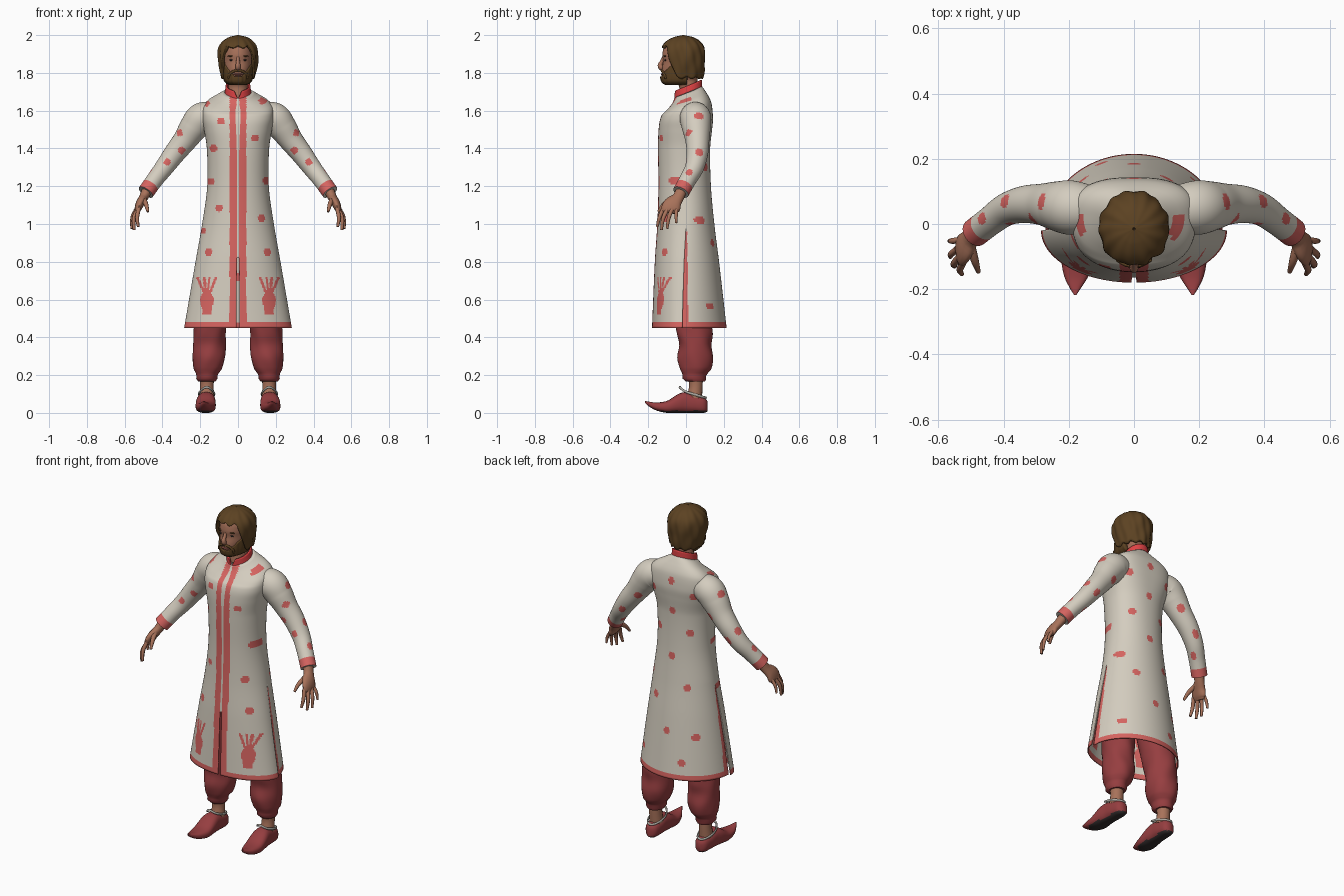
import bpy, bmesh, math
from mathutils import Vector

if "Cube" in bpy.data.objects:
    bpy.data.objects.remove(bpy.data.objects["Cube"])

TAU = 2 * math.pi


def srgb(name, r, g, b):
    m = bpy.data.materials.new(name)
    m.diffuse_color = [(c / 255 / 12.92 if c < 10 else ((c / 255 + 0.055) / 1.055) ** 2.4) for c in (r, g, b)] + [1]
    m.use_nodes = True
    m.node_tree.nodes["Principled BSDF"].inputs["Base Color"].default_value = m.diffuse_color
    return m


CREAM = srgb("cream cloth", 212, 205, 191)
ROSE = srgb("rose print", 214, 100, 96)
RED = srgb("collar red", 222, 66, 68)
MAROON = srgb("maroon cloth", 150, 62, 64)
SKIN = srgb("skin", 168, 114, 90)
HAIR = srgb("brown hair", 92, 66, 34)
TRIM = srgb("grey trim", 176, 172, 164)
DARK = srgb("dark sole", 52, 46, 46)
LIP = srgb("lip", 140, 78, 70)


def interp(keys, s):
    """Smooth curve through keys, driven by their first column."""
    n = len(keys)
    i = 0
    while i < n - 2 and s > keys[i + 1][0]:
        i += 1

    def slope(k, c):
        a, b = keys[max(k - 1, 0)], keys[min(k + 1, n - 1)]
        return (b[c] - a[c]) / (b[0] - a[0])
    p, q = keys[i], keys[i + 1]
    h = q[0] - p[0]
    t = (s - p[0]) / h
    return [(2*t**3 - 3*t*t + 1) * p[c] + (t**3 - 2*t*t + t) * h * slope(i, c)
            + (3*t*t - 2*t**3) * q[c] + (t**3 - t*t) * h * slope(i + 1, c) for c in range(len(p))]


def finish(name, bm, mats, thick=0, angle=50):
    me = bpy.data.meshes.new(name)
    bm.to_mesh(me)
    bm.free()
    for m in mats:
        me.materials.append(m)
    ob = bpy.data.objects.new(name, me)
    bpy.context.collection.objects.link(ob)
    bpy.ops.object.select_all(action='DESELECT')
    ob.select_set(True)
    bpy.context.view_layer.objects.active = ob
    bpy.ops.object.shade_smooth_by_angle(angle=math.radians(angle))
    if thick:
        mod = ob.modifiers.new("thickness", 'SOLIDIFY')
        mod.thickness, mod.offset = thick, -1
    return ob


def loft(bm, point, nu, nv, a0=0, a1=TAU, sx=1, cap=True, paint=None):
    """Grid of point(u, angle); paint(center, u, angle) gives a material index."""
    full = abs(a1 - a0 - TAU) < 1e-6
    cols = nv if full else nv + 1
    rows = []
    for i in range(nu + 1):
        ps = [point(i / nu, a0 + (a1 - a0) * j / nv) for j in range(cols)]
        rows.append([bm.verts.new((p[0] * sx, p[1], p[2])) for p in ps])
    faces = []
    for i in range(nu):
        for j in range(nv):
            k = (j + 1) % cols
            f = bm.faces.new((rows[i][j], rows[i][k], rows[i + 1][k], rows[i + 1][j]))
            faces.append(f)
            if paint:
                f.material_index = paint(f.calc_center_median(), (i + .5) / nu, a0 + (a1 - a0) * (j + .5) / nv)
    if cap:
        faces += [bm.faces.new(rows[0][::-1]), bm.faces.new(rows[-1])]
        bmesh.ops.recalc_face_normals(bm, faces=faces)


def tube_point(pts):
    """Tube along (x, y, z, radius, radius across) points."""
    keys = [(i,) + tuple(p) for i, p in enumerate(pts)]
    n = len(pts) - 1

    def point(u, a):
        k = interp(keys, u * n)
        t = Vector(interp(keys, min(u * n + .02, n))[1:4]) - Vector(interp(keys, max(u * n - .02, 0))[1:4])
        t.normalize()
        side = t.cross(Vector((0, 1, 0))).normalized()
        return Vector(k[1:4]) + side * (k[4] * math.cos(a)) + side.cross(t) * (k[-1] * math.sin(a))
    return point


def spow(v, e):
    return math.copysign(abs(v) ** e, v)


def oval(k, a, grow=1):
    """Level ring from (z, half width, front y, back y, middle y, squareness)."""
    z, hw, yf, yb, cy, e = k
    c, s = spow(math.cos(a), e), spow(math.sin(a), e)
    return Vector((hw * c * grow, cy + ((yb - cy) if s > 0 else (cy - yf)) * s * grow, z))


def body(name, keys, mat, nu, nv):
    bm = bmesh.new()
    z0, z1 = keys[0][0], keys[-1][0]
    loft(bm, lambda u, a: oval(interp(keys, z0 + (z1 - z0) * u), a), nu, nv)
    return finish(name, bm, [mat])


def tube(name, pts, mat, nu=10, nv=10, sx=1):
    bm = bmesh.new()
    loft(bm, tube_point(pts), nu, nv, sx=sx)
    return finish(name, bm, [mat])


def blob(name, loc, size, mat):
    bm = bmesh.new()
    bmesh.ops.create_uvsphere(bm, u_segments=16, v_segments=8, radius=1)
    for v in bm.verts:
        v.co = Vector(loc) + Vector([a * b for a, b in zip(v.co, size)])
    return finish(name, bm, [mat])


# --- coat: front and back panels, welded above the side slits ---
COAT = [(.45, .285, -.18, .215, -.02, 1), (.8, .225, -.165, .175, -.01, 1), (1.0, .19, -.152, .15, 0, 1),
        (1.2, .163, -.146, .132, 0, .95), (1.4, .165, -.148, .128, 0, .9), (1.5, .18, -.145, .138, .01, .8),
        (1.56, .19, -.135, .143, .02, .75), (1.62, .185, -.105, .135, .03, .75), (1.65, .155, -.085, .118, .03, .8),
        (1.675, .11, -.07, .1, .025, .9), (1.70, .072, -.06, .085, .015, 1)]
SLIT = 1.0
FRONT_DOTS = [(-.17, 1.64), (.13, 1.65), (-.09, 1.545), (.09, 1.455), (-.145, 1.225), (-.1, 1.085), (.125, 1.03),
              (-.155, .85), (.155, .85), (-.19, .965), (.15, 1.23), (-.13, 1.4)]
BACK_DOTS = [(0, 1.6), (0, 1.42), (0, 1.15), (.1, 1.3), (-.1, 1.3), (-.13, 1.53), (.13, 1.53), (.1, .9),
             (-.1, .98), (0, .72), (-.16, .7), (.19, .565), (-.1, .55), (.16, 1.02)]


def coat_point(u, a, back):
    z = .45 + 1.25 * u
    p = oval(interp(COAT, z), a)
    if back and z < SLIT:
        p.x *= 1 - .05 * (SLIT - z) / .55
    p.z += .4 * (p.y - .015) * min(max((z - 1.58) / .1, 0), 1)
    return p


def coat_paint(c, back):
    if c.z < .478:
        return 1
    if back:
        if c.z < SLIT - .04 and c.y < .006 + .012 * (SLIT - c.z):
            return 1
    else:
        if .007 < abs(c.x) < .044:
            return 1
        # flower motif near the hem
        d = abs(abs(c.x) - .165)
        if (d / .036) ** 2 + ((c.z - .595) / .05) ** 2 < 1 or (d < .024 and .515 < c.z < .56):
            return 1
        if .6 < c.z < .725 and min(abs(d - (c.z - .6) * k) for k in (.12, .42)) < .0075:
            return 1
    return int(any((c.x - x) ** 2 + (c.z - z) ** 2 < .02 ** 2 for x, z in (BACK_DOTS if back else FRONT_DOTS)))


bm = bmesh.new()
for back in (0, 1):
    loft(bm, lambda u, a: coat_point(u, a, back), 125, 110, math.pi * (1 - back), math.pi * (2 - back),
         cap=False, paint=lambda c, u, a: coat_paint(c, back))
bmesh.ops.remove_doubles(bm, verts=[v for v in bm.verts if v.co.z > SLIT - .02], dist=.0005)
opening = [f for f in bm.faces if (c := f.calc_center_median()).z < .82 and abs(c.x) < .005 and c.y < 0]
bmesh.ops.delete(bm, geom=opening, context='FACES')
finish("coat", bm, [CREAM, ROSE], thick=.006)

# --- standing collar with a front notch ---


def collar_point(u, a):
    notch = math.exp(-((a - 1.5 * math.pi) / .22) ** 2)
    p = oval((0, .071 - .006 * u, -.062, .086, .015, 1), a)
    p.z = 1.685 + .4 * (p.y - .015) + .05 * u * (1 - .8 * notch)
    return p


bm = bmesh.new()
loft(bm, collar_point, 6, 64, cap=False)
finish("collar", bm, [RED], thick=.008)

# --- sleeves, hands, trousers and shoes, mirrored ---
SLEEVE = [(.12, .045, 1.572, .07), (.19, .05, 1.56, .083), (.235, .055, 1.51, .076), (.28, .06, 1.445, .064),
          (.335, .06, 1.375, .057), (.39, .045, 1.30, .05), (.44, .01, 1.235, .045), (.488, -.027, 1.168, .044)]
SLEEVE_DOTS = [(.25, 10), (.4, -45), (.62, 15), (.68, -85), (.83, 0), (.4, 125), (.64, 110), (.52, -110), (.8, 160)]


def sleeve_paint(c, u, a):
    if u > .93:
        return 1
    for du, deg in SLEEVE_DOTS:
        da = (a - math.radians(deg) + math.pi) % TAU - math.pi
        if ((u - du) * .56) ** 2 + (da * .055) ** 2 < .02 ** 2:
            return 1
    return 0


FINGERS = {"index": [(.524, -.118, 1.085, .011), (.534, -.14, 1.035, .0105), (.528, -.153, .985, .007)],
           "middle": [(.535, -.1, 1.075, .011), (.552, -.122, 1.025, .0105), (.55, -.13, .968, .007)],
           "ring": [(.54, -.075, 1.075, .011), (.56, -.092, 1.03, .01), (.563, -.1, .975, .007)],
           "little": [(.535, -.05, 1.08, .01), (.558, -.052, 1.045, .009), (.566, -.052, 1.005, .006)],
           "thumb": [(.502, -.065, 1.135, .015), (.487, -.115, 1.105, .012), (.477, -.147, 1.065, .007)]}
LEG = [(.165, .165, .05, .045, .05), (.18, .165, .045, .056, .062), (.205, .164, .045, .056, .064),
       (.225, .16, .05, .072, .08), (.29, .154, .05, .085, .095), (.36, .152, .05, .087, .085),
       (.42, .15, .045, .085, .095), (.6, .13, .02, .09, .1), (.8, .1, .01, .09, .11), (.95, .085, 0, .085, .11)]
SHOE = [(-.218, .18, .003, .054, .064), (-.2, .18, .015, .037, .06), (-.16, .177, .037, .014, .055),
        (-.1, .172, .052, 0, .064), (-.04, .17, .052, 0, .1), (0, .168, .047, 0, .11), (.05, .166, .044, 0, .095),
        (.1, .165, .034, 0, .08), (.115, .165, .014, .01, .06)]


def leg_point(u, a):
    z, x, y, rx, ry = interp(LEG, .165 + .785 * u)
    fold = 1 + .02 * math.sin(5 * a + 30 * z) * (.21 < z < .5)
    return Vector((x + rx * fold * math.cos(a), y + ry * fold * math.sin(a), z))


def shoe_point(u, a):
    y, x, hw, zb, zt = interp(SHOE, -.218 + .333 * u)
    return Vector((x + hw * spow(math.cos(a), .8), y, max(0, (zb + zt) / 2 + (zt - zb) / 2 * spow(math.sin(a), .8))))


def rim_point(u, a):
    t = u * TAU
    front = max(0, -math.sin(t)) ** 4
    r = 1 + .1 * math.cos(a)
    return Vector((.166 + .042 * r * math.cos(t), .036 + .068 * r * math.sin(t),
                   .1 - .02 * math.sin(t) + .016 * front + .007 * math.sin(a)))


for side, sx in (("right", 1), ("left", -1)):
    bm = bmesh.new()
    loft(bm, tube_point(SLEEVE), 80, 48, sx=sx, paint=sleeve_paint)
    finish(side + "_sleeve", bm, [CREAM, ROSE])
    tube(side + "_palm", [(.478, -.02, 1.185, .028, .03), (.5, -.042, 1.14, .024, .031), (.518, -.068, 1.11, .023, .046),
                          (.53, -.082, 1.08, .018, .049), (.537, -.086, 1.06, .009, .038)], SKIN, 12, 16, sx)
    for finger, pts in FINGERS.items():
        tube(side + "_" + finger + "_finger", pts, SKIN, 8, 10, sx)
    for name, fn, nu, nv, mats, paint in (
            ("trouser_leg", leg_point, 50, 36, [MAROON], None),
            ("shoe", shoe_point, 36, 28, [MAROON, DARK], lambda c, u, a: int(c.z < .012)),
            ("shoe_rim", rim_point, 40, 8, [TRIM], None)):
        bm = bmesh.new()
        loft(bm, fn, nu, nv, sx=sx, paint=paint)
        finish(side + "_" + name, bm, mats)
    tube(side + "_ankle", [(.165, .05, .2, .04), (.165, .052, .14, .036), (.165, .045, .08, .04)], SKIN, 8, 16, sx)
    # eye and brow
    blob(side + "_eye", (sx * .033, -.109, 1.868), (.013, .006, .005), DARK)
    blob(side + "_brow", (sx * .035, -.112, 1.889), (.021, .007, .004), HAIR)

# --- head ---
body("head", [(1.67, .052, -.04, .065, .01, 1), (1.745, .05, -.045, .06, .01, 1), (1.76, .05, -.11, .06, 0, 1),
              (1.785, .063, -.126, .065, 0, .95), (1.82, .075, -.127, .075, 0, .95), (1.86, .08, -.121, .08, 0, .95),
              (1.9, .081, -.125, .085, 0, .95), (1.95, .07, -.108, .075, 0, 1), (1.98, .035, -.055, .04, 0, 1)],
     SKIN, 36, 40)
tube("nose", [(0, -.117, 1.885, .008), (0, -.128, 1.86, .01), (0, -.137, 1.84, .013), (0, -.13, 1.826, .014),
              (0, -.12, 1.82, .006)], SKIN, 12, 12)
blob("lips", (0, -.124, 1.792), (.024, .009, .006), LIP)
for sx in (1, -1):
    tube("moustache", [(0, -.128, 1.812, .007), (.025, -.124, 1.808, .007), (.045, -.113, 1.79, .007),
                       (.05, -.108, 1.77, .006)], HAIR, 10, 8, sx)

# --- hair shell: low at the back and sides, open over the face ---
HAIRCUT = [(1.755, .085, -.1, .085, -.01, 1), (1.8, .095, -.115, .096, -.01, 1), (1.85, .105, -.13, .1, -.01, 1),
           (1.9, .108, -.134, .103, -.012, 1), (1.94, .1, -.128, .095, -.015, 1), (1.97, .078, -.102, .07, -.015, 1),
           (1.99, .046, -.062, .035, -.015, 1), (2.0, .004, -.019, -.011, -.015, 1)]


def hair_point(u, a):
    phi = abs((a - 1.5 * math.pi + math.pi) % TAU - math.pi)
    t = min(max((phi - .6) / .65, 0), 1)
    low = 1.938 - .165 * t * t * (3 - 2 * t) + .006 * math.sin(11 * a)
    z = low + (2 - low) * (1 - (1 - u) ** 1.7)
    wave = 1 + .022 * math.sin(13 * a + 25 * z) + .015 * math.sin(7 * a - 40 * z)
    return oval(interp(HAIRCUT, z), a, wave - .01)


bm = bmesh.new()
loft(bm, hair_point, 30, 96, cap=False)
finish("hair", bm, [HAIR], thick=.018)

# --- beard wraps the jaw ---
BEARD = [(1.735, .045, -.108, .06, 0, .9), (1.75, .07, -.128, .06, 0, .9), (1.78, .08, -.136, .06, 0, .95),
         (1.81, .083, -.134, .06, 0, .95), (1.85, .085, -.128, .06, 0, .95)]


def beard_point(u, a):
    phi = abs(a - 1.5 * math.pi)
    t = min(max((phi - .3) / .7, 0), 1)
    z = 1.735 + (.045 + .065 * t) * u
    return oval(interp(BEARD, z), a, 1 + .012 * math.sin(22 * a))


bm = bmesh.new()
loft(bm, beard_point, 12, 48, math.pi * .98, math.pi * 2.02, cap=False)
finish("beard", bm, [HAIR], thick=.03)
